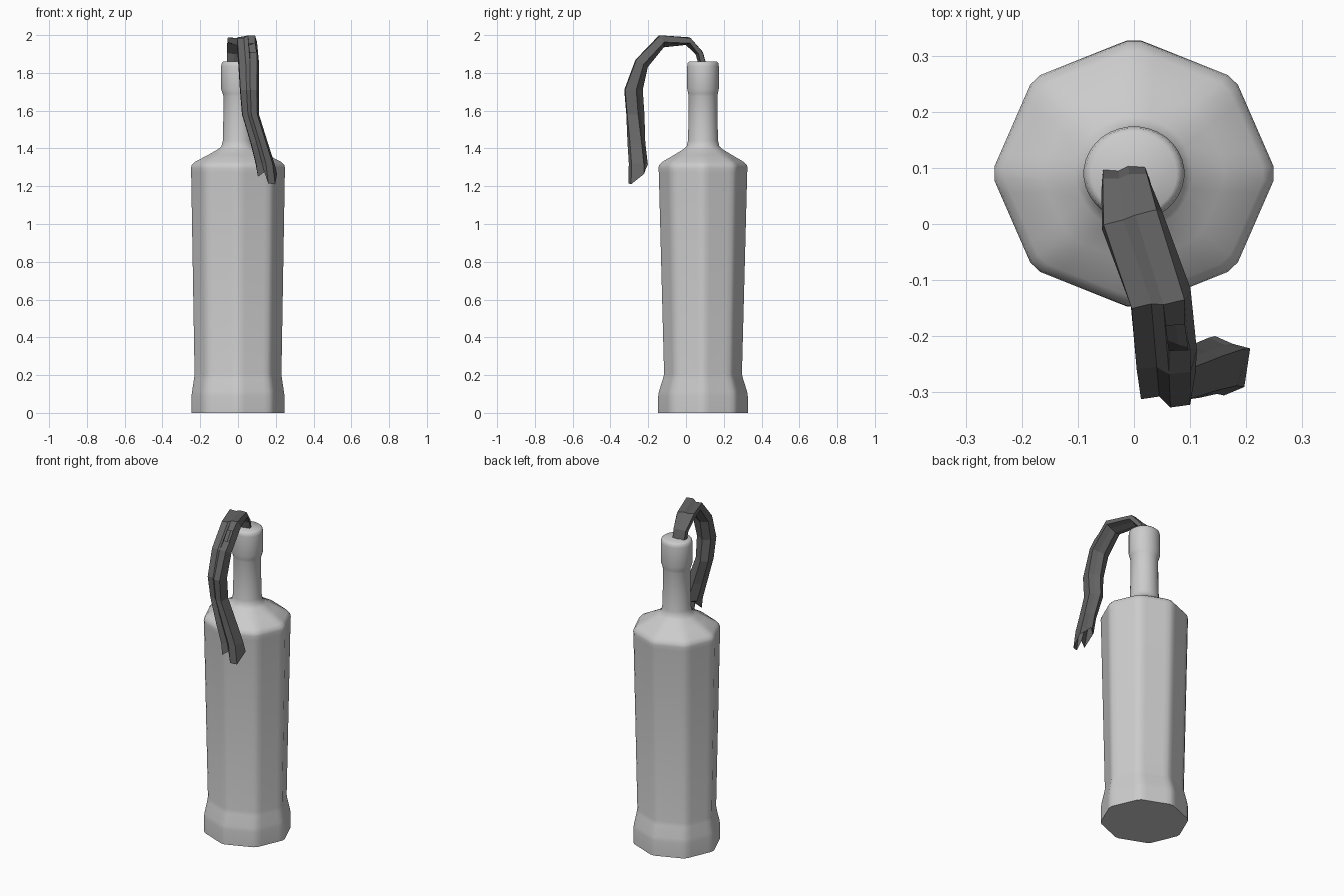
import bpy, bmesh
from math import sin, cos, radians
from mathutils import Vector

if "Cube" in bpy.data.objects:
    bpy.data.objects.remove(bpy.data.objects["Cube"])


def make_object(name, bm):
    bmesh.ops.recalc_face_normals(bm, faces=bm.faces)
    mesh = bpy.data.meshes.new(name)
    bm.to_mesh(mesh)
    bm.free()
    obj = bpy.data.objects.new(name, mesh)
    bpy.context.collection.objects.link(obj)
    return obj


def loft(bm, rings):
    for a, b in zip(rings, rings[1:]):
        n = len(a)
        for i in range(n):
            j = (i + 1) % n
            bm.faces.new((a[i], a[j], b[j], b[i]))


def bottle_ring(bm, rx, ry, z, roundness):
    """Softened octagon blended towards a circle."""
    ring = []
    for k in range(8):
        for off, even in ((-9, -16.875), (-3, -5.625), (3, 5.625), (9, 16.875)):
            a = radians(k * 45 + off)
            r = cos(radians(22.5)) / cos(radians(22.5 - abs(off))) / 0.979
            octagon = Vector((cos(a) * r, sin(a) * r))
            e = radians(k * 45 + even)
            p = octagon.lerp(Vector((cos(e), sin(e))), roundness)
            ring.append(bm.verts.new((p.x * rx, 0.09 + p.y * ry, z)))
    return ring


# Bottle: x radius, y radius, height, roundness
profile = [
    (.246, .237, 0, 0), (.246, .237, .09, 0), (.243, .233, .115, 0),
    (.233, .212, .18, 0), (.230, .206, .205, 0), (.248, .234, 1.27, 0),
    (.249, .236, 1.295, 0), (.246, .233, 1.31, 0), (.230, .217, 1.328, .05),
    (.160, .155, 1.365, .4), (.104, .102, 1.397, .8), (.088, .087, 1.412, 1),
    (.081, .080, 1.44, 1), (.078, .077, 1.56, 1), (.077, .076, 1.675, 1),
    (.082, .079, 1.69, 1), (.090, .084, 1.715, 1), (.090, .084, 1.835, 1),
    (.086, .081, 1.853, 1), (.076, .072, 1.861, 1),
]
bm = bmesh.new()
rings = [bottle_ring(bm, *p) for p in profile]
loft(bm, rings)
bm.faces.new(rings[0])
bm.faces.new(rings[-1])
bottle = make_object("bottle", bm)
bpy.context.view_layer.objects.active = bottle
bottle.select_set(True)
bpy.ops.object.shade_smooth_by_angle(angle=radians(50))
bottle.select_set(False)

# Rag wick: centre, half width, half thickness, along a draped path
path = [
    ((-.015, .088, 1.84), .042, .020), ((-.013, .07, 1.905), .045, .020),
    ((-.003, .008, 1.968), .056, .022), ((.047, -.13, 1.967), .055, .034),
    ((.057, -.235, 1.85), .055, .038), ((.060, -.278, 1.71), .050, .049),
    ((.066, -.268, 1.58), .045, .048), ((.112, -.262, 1.43), .046, .049),
    ((.143, -.252, 1.32), .050, .052), ((.155, -.252, 1.26), .052, .055),
]
section = [(-1, -.5), (-.95, .7), (-.3, .6), (.1, 1), (.8, .9),
           (1, -.3), (.4, -.6), (-.2, -1)]
ragged = [.05, -.01, .015, -.045, -.05, .005, .03, .06]
centres = [Vector(p[0]) for p in path]
bm = bmesh.new()
rings = []
for i, (c, w, t) in enumerate(path):
    tangent = (centres[min(i + 1, len(path) - 1)] - centres[max(i - 1, 0)]).normalized()
    side = Vector((1, 0, 0))
    side = (side - tangent * side.dot(tangent)).normalized()
    normal = side.cross(tangent * -1).normalized() * -1
    if normal.z < 0 or (abs(normal.z) < .5 and normal.y > 0 and i > 2):
        normal.negate()
    if i < 2:
        normal = Vector((0, 1, .3)).normalized()
    ring = []
    for k, (u, v) in enumerate(section):
        p = centres[i] + side * u * w + normal * v * t
        if i > 6:  # hanging end twists
            p = centres[i] + Vector((u * w, -v * t + u * t * .25, 0))
        elif i > 4:
            p = centres[i] + Vector((u * w, -v * t, 0))
        if i == len(path) - 1:
            p.z += ragged[k]
        ring.append(bm.verts.new(p))
    rings.append(ring)
loft(bm, rings)

# Small tear on the upper face of the rag
bm.faces.ensure_lookup_table()
tear = bm.faces[3 * len(section) + 3]
bmesh.ops.inset_individual(bm, faces=[tear], thickness=.012)
mid = tear.calc_center_median()
for v in tear.verts:
    v.co = mid + (v.co - mid) * Vector((1, .35, .35))
bmesh.ops.delete(bm, geom=[tear], context='FACES')
rag = make_object("rag_wick", bm)
mat = bpy.data.materials.new("dark_cloth")
mat.diffuse_color = (.13, .13, .13, 1)
mat.use_nodes = True
mat.node_tree.nodes["Principled BSDF"].inputs["Base Color"].default_value = mat.diffuse_color
rag.data.materials.append(mat)
